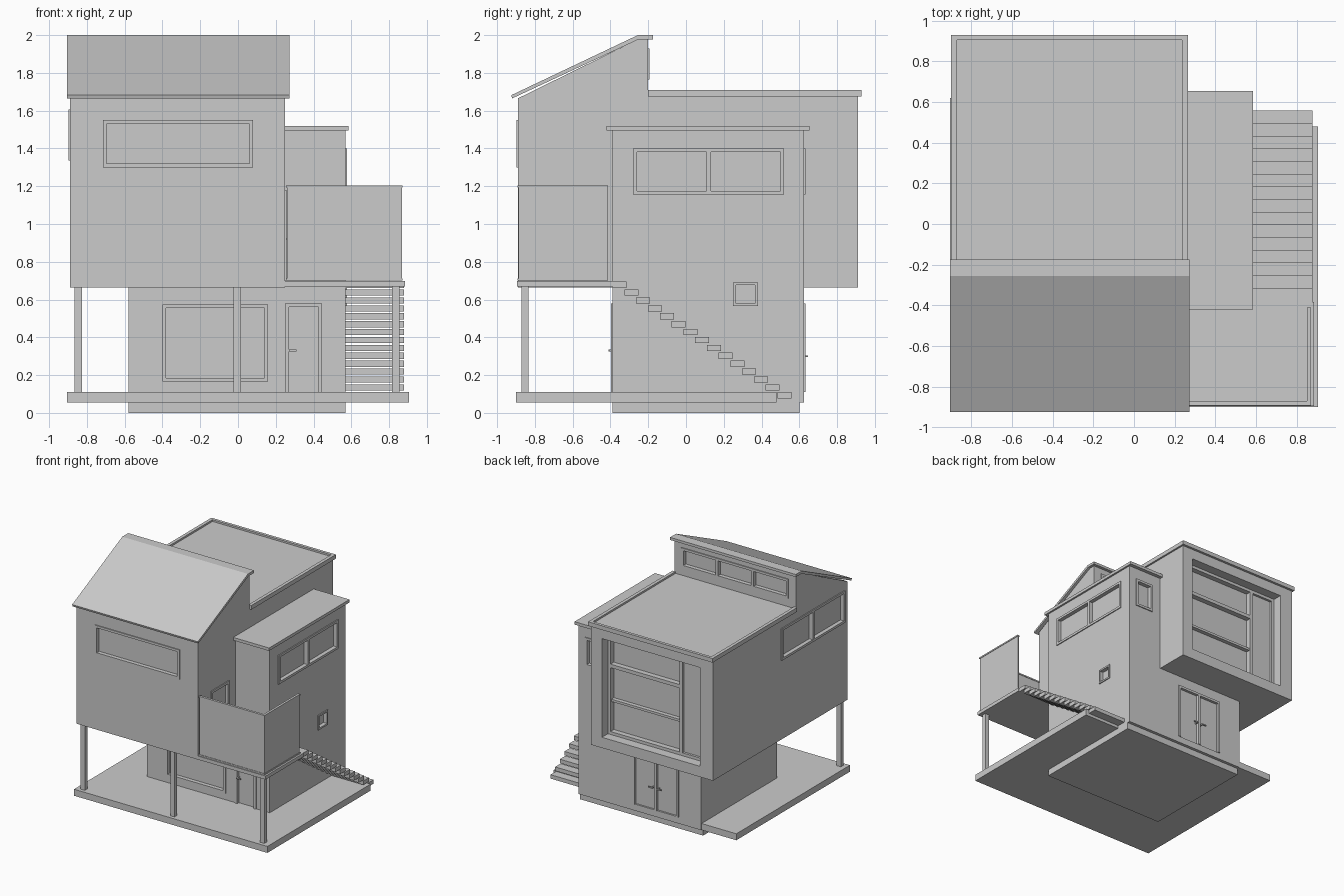
import bpy, bmesh

if "Cube" in bpy.data.objects:
    bpy.data.objects.remove(bpy.data.objects["Cube"])


def finish(name, bm):
    bmesh.ops.recalc_face_normals(bm, faces=bm.faces)
    me = bpy.data.meshes.new(name)
    bm.to_mesh(me)
    bm.free()
    ob = bpy.data.objects.new(name, me)
    bpy.context.collection.objects.link(ob)
    return ob


def boxes(name, items):
    """One object from several (x0, x1, y0, y1, z0, z1) boxes."""
    bm = bmesh.new()
    for x0, x1, y0, y1, z0, z1 in items:
        vs = bmesh.ops.create_cube(bm, size=1)["verts"]
        for v in vs:
            v.co.x = (x0 + x1) / 2 + v.co.x * (x1 - x0)
            v.co.y = (y0 + y1) / 2 + v.co.y * (y1 - y0)
            v.co.z = (z0 + z1) / 2 + v.co.z * (z1 - z0)
    return finish(name, bm)


def extrude(name, profile, axis, a, b):
    """Extrude a 2D profile (u, z) along the x or y axis."""
    bm = bmesh.new()
    vs = [bm.verts.new((a, u, z) if axis == "x" else (u, a, z)) for u, z in profile]
    f = bm.faces.new(vs)
    new = bmesh.ops.extrude_face_region(bm, geom=[f])["geom"]
    d = (b - a, 0, 0) if axis == "x" else (0, b - a, 0)
    bmesh.ops.translate(bm, vec=d, verts=[g for g in new if isinstance(g, bmesh.types.BMVert)])
    return finish(name, bm)


def on_wall(face, pos, u0, u1, d0, d1, z0, z1):
    """Box on a wall; d is measured outward from the wall plane."""
    s = 1 if face[0] == "+" else -1
    p, q = sorted((pos + s * d0, pos + s * d1))
    return (p, q, u0, u1, z0, z1) if face[1] == "x" else (u0, u1, p, q, z0, z1)


cuts = {"upper": [], "lower": []}


def window(name, wall, face, pos, u0, u1, z0, z1, panes=1, b=0.02, door=False):
    def w(*a):
        return on_wall(face, pos, *a)
    D, P = -0.035, 0.008
    cuts[wall].append(w(u0, u1, D, 0.02, z0, z1))
    bars = [w(u0, u0 + b, D, P, z0, z1), w(u1 - b, u1, D, P, z0, z1),
            w(u0 + b, u1 - b, D, P, z1 - b, z1)]
    if not door:
        bars.append(w(u0 + b, u1 - b, D, P, z0, z0 + b))
    step = (u1 - u0) / panes
    for i in range(1, panes):
        m = u0 + i * step
        bars.append(w(m - b * .6, m + b * .6, D, P, z0, z1 - b))
    boxes(name + "_frame", bars)
    boxes(name + ("_leaf" if door else "_glass"),
          [w(u0 + b, u1 - b, D, -0.015 if door else -0.026, z0, z1 - b)])


def handle(name, face, pos, u, z, direction):
    a, c = sorted((u, u + direction * 0.035))
    boxes(name, [on_wall(face, pos, u - .005, u + .005, -.02, .02, z - .005, z + .005),
                 on_wall(face, pos, a, c, .012, .02, z - .005, z + .005)])


# Walls
upper = extrude("upper_floor_walls", [(-.89, .665), (.91, .665), (.91, 1.685), (-.2, 1.685),
                (-.2, 1.98), (-.25, 1.98), (-.89, 1.665)], "x", -.89, .25)
lower = extrude("ground_floor_and_tower_walls", [(-.58, .055), (.57, .055), (.57, 1.495),
                (.25, 1.495), (.25, .665), (-.58, .665)], "y", -.39, .625)

# Foundation and terrace
boxes("foundation", [(-.58, .57, -.39, .6, 0, .055)])
boxes("terrace", [(-.905, .905, -.9, -.39, .055, .11), (-.905, -.58, -.39, .62, .055, .11),
                  (.57, .905, -.39, .48, .055, .11)])

# Roofs
extrude("sloped_roof", [(-.92, 1.665), (-.925, 1.682), (-.255, 2.0), (-.175, 2.0),
        (-.175, 1.978), (-.25, 1.978)], "x", -.905, .272)
boxes("flat_roof", [(-.89, .25, -.2, .91, 1.68, 1.695)])
boxes("flat_roof_rim", [(-.9, -.872, -.2, .93, 1.675, 1.71), (.237, .265, -.2, .93, 1.675, 1.71),
                        (-.872, .237, .905, .93, 1.675, 1.71)])
boxes("tower_roof", [(.25, .585, -.42, .655, 1.495, 1.52)])

# Posts
boxes("posts", [(x - .02, x + .02, -.87, -.835, .11, .67) for x in (-.845, -.005, .835)])

# Balcony
boxes("balcony_floor", [(.25, .885, -.895, -.385, .668, .698)])
boxes("balcony_panels", [(.26, .868, -.888, -.876, .71, 1.2), (.856, .868, -.876, -.415, .71, 1.2)])
boxes("balcony_trim", [(.255, .872, -.892, -.872, z, z + .012) for z in (.7, 1.193)] +
      [(.852, .872, -.872, -.412, z, z + .012) for z in (.7, 1.193)])

# Stairs
boxes("stair_treads", [(.57, .878, -.388 + i * .0623, -.314 + i * .0623,
                        .662 - i * .0418, .695 - i * .0418) for i in range(15)])

# Front openings
window("front_upper_window", "upper", "-y", -.89, -.715, .08, 1.3, 1.55)
window("front_ground_window", "lower", "-y", -.39, -.4, .16, .165, .575)
window("front_door", "lower", "-y", -.39, .25, .445, .11, .58, door=True)
handle("front_door_handle", "-y", -.39, .275, .33, 1)

# Right side openings
window("tower_window", "lower", "+x", .57, -.28, .52, 1.155, 1.4, 2)
window("small_window", "lower", "+x", .57, .25, .38, .565, .69, b=.014)
window("balcony_door", "upper", "+x", .25, -.72, -.48, .7, 1.18, door=True)
handle("balcony_door_handle", "+x", .25, -.51, .92, -1)

# Left side and clerestory windows
window("left_window", "upper", "-x", -.89, -.85, 0, 1.335, 1.605, 2)
window("clerestory_window", "upper", "+y", -.2, -.82, .18, 1.765, 1.93, 3)

# Back openings
window("tower_back_window", "lower", "+y", .625, .335, .505, 1.155, 1.4)
window("back_double_door", "lower", "+y", .625, -.37, .06, .11, .58, 2, door=True)
for s in (-1, 1):
    handle("back_door_handle", "+y", .625, -.155 + s * .025, .3, s)

# Large recessed back window: three stacked panes beside a blank panel
x0, x1, z0, z1, d = -.77, .15, .755, 1.59, .77
cuts["upper"].append((x0, x1, d, .95, z0, z1))
boxes("back_window_frame", [
    (x0, x0 + .025, d, .83, z0, z1), (x1 - .025, x1, d, .83, z0, z1),
    (x0, x1, d, .83, z1 - .025, z1), (x0, x1, d, .83, z0, z0 + .025),
    (-.55, -.52, d, .83, z0, z1), (-.52, x1, d, .83, 1.32, 1.35), (-.52, x1, d, .82, 1.03, 1.05)])
boxes("back_window_glass", [(-.52, x1 - .025, d, .785, z0, z1)])
boxes("back_window_panel", [(x0 + .025, -.55, d, .81, z0, z1)])

# Cut the openings into the walls
for key, wall in (("upper", upper), ("lower", lower)):
    cutter = boxes(key + "_opening_cutter", cuts[key])
    cutter.hide_render = True
    cutter.hide_viewport = True
    mod = wall.modifiers.new("openings", "BOOLEAN")
    mod.operation = "DIFFERENCE"
    mod.solver = "EXACT"
    mod.object = cutter
